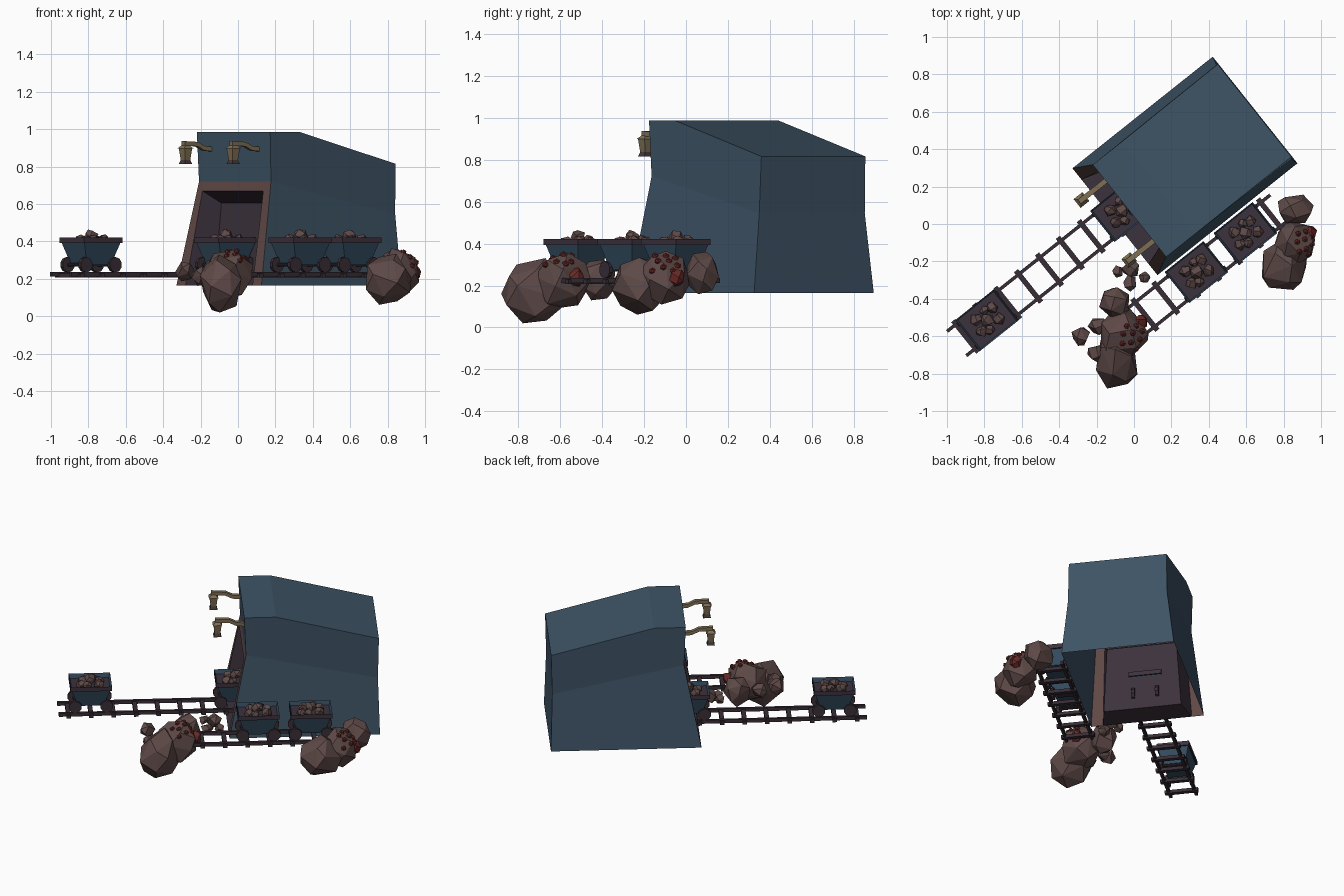
import bpy, bmesh, math, random
from mathutils import Vector, Matrix
from mathutils.bvhtree import BVHTree

if "Cube" in bpy.data.objects:
    bpy.data.objects.remove(bpy.data.objects["Cube"])

random.seed(4)
ROT = Matrix.Rotation(math.radians(38.5), 4, 'Z')   # the mine and tracks run diagonally


def material(name, r, g, b):
    m = bpy.data.materials.new(name)
    m.diffuse_color = (r, g, b, 1)
    m.use_nodes = True
    m.node_tree.nodes["Principled BSDF"].inputs["Base Color"].default_value = m.diffuse_color
    return m


SLATE = material("slate blue", .048, .086, .130)
CART = material("cart blue", .034, .074, .118)
FRAME = material("timber brown", .117, .066, .062)
DARK = material("tunnel purple", .046, .032, .046)
IRON = material("dark iron", .040, .027, .037)
STONE = material("stone brown", .112, .068, .064)
BRASS = material("aged brass", .210, .158, .090)
SHADE = material("lamp brown", .060, .040, .036)
RED = material("ore red", .135, .022, .019)


def finish(name, bm, mats, rotate=True):
    bmesh.ops.recalc_face_normals(bm, faces=bm.faces)
    if rotate:
        bm.transform(ROT)
    me = bpy.data.meshes.new(name)
    bm.to_mesh(me)
    bm.free()
    for m in mats:
        me.materials.append(m)
    ob = bpy.data.objects.new(name, me)
    bpy.context.collection.objects.link(ob)
    return ob


def box(bm, center, size):
    bmesh.ops.create_cube(bm, size=1, matrix=Matrix.Translation(center) @ Matrix.Diagonal((*size, 1)))


def frustum(bm, center, bottom, top, z0, z1):
    """Tapered four-sided block; returns its top face."""
    rings = []
    for (a, b), z in ((bottom, z0), (top, z1)):
        rings.append([bm.verts.new((center[0] + sx * a / 2, center[1] + sy * b / 2, z))
                      for sx, sy in ((-1, -1), (1, -1), (1, 1), (-1, 1))])
    lo, hi = rings
    bm.faces.new(lo[::-1])
    for i in range(4):
        j = (i + 1) % 4
        bm.faces.new((lo[i], lo[j], hi[j], hi[i]))
    return bm.faces.new(hi)


def lump(bm, center, radii, n=18):
    """Faceted boulder: hull of jittered points on an ellipsoid."""
    spin = random.uniform(0, 6)
    pts = []
    for i in range(n):
        z = 1 - 2 * (i + .5) / n
        a = spin + i * 2.4 + random.uniform(-.3, .3)
        r = math.sqrt(1 - z * z)
        d = Vector((r * math.cos(a), r * math.sin(a), z)) * random.uniform(.97, 1.1)
        pts.append(bm.verts.new([c + k * q for c, k, q in zip(center, radii, d)]))
    bmesh.ops.convex_hull(bm, input=pts)


# Mine building: open-bottomed shell, timber mouth frame and shallow tunnel recess
def mine():
    bm = bmesh.new()

    def pair(u, v0, v1, z):
        return bm.verts.new((u, v0, z)), bm.verts.new((u, v1, z))
    f_bot, f_mid, f_top = pair(-.072, -.292, .438, .165), pair(.036, -.238, .380, .72), pair(.025, -.245, .385, .985)
    crease, b_top = pair(.227, -.245, .385, .985), pair(.882, -.243, .390, .815)
    b_mid, b_bot = pair(.875, -.250, .392, .545), pair(.886, -.290, .438, .165)
    i_bot, i_top = pair(-.072, -.215, .360, .165), pair(.026, -.184, .338, .67)
    r_bot, r_top = pair(.100, -.175, .325, .165), pair(.125, -.150, .300, .605)

    def band(a, b, mat=0):
        bm.faces.new((a[0], a[1], b[1], b[0])).material_index = mat
    for a, b in ((f_mid, f_top), (f_top, crease), (crease, b_top), (b_top, b_mid), (b_mid, b_bot)):
        band(a, b)
    band(f_mid, i_top, 1)
    for a, b in ((i_top, r_top), (r_top, r_bot), (r_bot, i_bot)):
        band(a, b, 2)
    for s in (0, 1):
        bm.faces.new((f_bot[s], f_mid[s], b_mid[s], b_bot[s]))
        bm.faces.new((f_mid[s], f_top[s], crease[s], b_top[s], b_mid[s]))
        bm.faces.new((f_bot[s], f_mid[s], i_top[s], i_bot[s])).material_index = 1
        bm.faces.new((i_bot[s], i_top[s], r_top[s], r_bot[s])).material_index = 2
    finish("mine_building", bm, [SLATE, FRAME, DARK])


# Railway track: two rails and regular sleepers
def track(name, u0, u1, v, first):
    bm = bmesh.new()
    for s in (-1, 1):
        box(bm, ((u0 + u1) / 2, v + s * .083, .224), (u1 - u0, .018, .024))
    u = first
    while u < u1 - .02:
        box(bm, (u, v, .217), (.028, .215, .022))
        u += .143
    finish(name, bm, [IRON])


# Mine cart: tapered hollow tub, four wheels on axles, heap of ore
def cart(i, u, v):
    bm = bmesh.new()
    top = frustum(bm, (u, v), (.165, .135), (.265, .212), .275, .422)
    bmesh.ops.inset_region(bm, faces=[top], thickness=.028)
    for q in top.verts:
        q.co.z -= .03
    top.material_index = 1
    for e in top.edges:
        for f in e.link_faces:
            f.material_index = 1 if f.calc_center_median().z < .42 else 0
    finish(f"cart_tub_{i}", bm, [CART, DARK])

    bm = bmesh.new()
    side = Matrix.Rotation(math.pi / 2, 4, 'X')
    for du in (-.1, .1):
        box(bm, (u + du * .8, v, .275), (.05, .10, .014))
        for r, d, offs in ((.041, .022, (-.077, .077)), (.009, .15, (0,))):
            for dv in offs:
                bmesh.ops.create_cone(bm, cap_ends=True, segments=10, radius1=r, radius2=r, depth=d,
                                      matrix=Matrix.Translation((u + du, v + dv, .275)) @ side)
    finish(f"cart_wheels_{i}", bm, [IRON])

    bm = bmesh.new()
    for du, dv, z, r in ((-.06, -.03, .405, .032), (.055, -.035, .41, .034), (-.045, .04, .41, .034),
                         (.06, .035, .405, .032), (0, 0, .432, .038), (.02, .05, .42, .026), (-.02, -.05, .41, .028)):
        lump(bm, (u + du, v + dv, z), (r, r, r * .9), 11)
    finish(f"cart_ore_{i}", bm, [STONE])


# Lantern on a bent bracket
def lantern(i, v):
    bm = bmesh.new()
    path = [(.035, .893), (-.02, .898), (-.065, .920), (-.155, .924)]
    rings = [[bm.verts.new((u, v + a * .014, z + b * .012)) for a, b in ((-1, -1), (1, -1), (1, 1), (-1, 1))]
             for u, z in path]
    for p, q in zip(rings, rings[1:]):
        for k in range(4):
            bm.faces.new((p[k], p[k - 1], q[k - 1], q[k]))
    bm.faces.new(rings[0])
    bm.faces.new(rings[-1])
    finish(f"lantern_bracket_{i}", bm, [BRASS])
    bm = bmesh.new()
    frustum(bm, (-.14, v), (.036, .036), (.052, .052), .835, .902)
    frustum(bm, (-.14, v), (.060, .060), (.026, .026), .898, .915)
    finish(f"lantern_body_{i}", bm, [BRASS])
    bm = bmesh.new()
    frustum(bm, (-.14, v), (.050, .050), (.036, .036), .815, .837)
    finish(f"lantern_base_{i}", bm, [SHADE])


# Boulders with red ore studs on one side
def boulders(name, rocks, aim, direction, spots, red):
    bm = bmesh.new()
    for c, r in rocks:
        lump(bm, c, r, 18 if max(r) > .08 else 11)
    bmesh.ops.recalc_face_normals(bm, faces=bm.faces)
    tree = BVHTree.FromBMesh(bm)
    finish(name, bm, [STONE], False)
    d = Vector(direction).normalized()
    basis = d.to_track_quat('Z', 'Y')
    bm = bmesh.new()
    for a, b in spots:
        hit = tree.ray_cast(Vector(aim) + basis @ Vector((a, b, 0)) + d, -d)[0]
        if hit:
            bmesh.ops.create_icosphere(bm, subdivisions=1, radius=.017, matrix=Matrix.Translation(hit))
    lump(bm, red, (.04, .04, .045), 14)
    finish(name + "_red_ore", bm, [RED], False)


mine()
track("main_track", -1.14, .10, .09, -1.078)
track("side_track", -.45, .667, -.415, -.399)
for i, (u, v) in enumerate(((-.935, .087), (-.008, .095), (.101, -.409), (.437, -.409))):
    cart(i + 1, u, v)
for i, v in enumerate((.275, -.135)):
    lantern(i + 1, v)

studs = [(-.05, .03), (0, .045), (.045, .04), (-.03, -.01), (.02, 0), (.06, -.01), (-.055, -.05), (0, -.05), (.045, -.05)]
boulders("left_boulders", [
    ((-.09, -.725, .17), (.115, .158, .155)), ((-.055, -.59, .22), (.135, .135, .135)),
    ((-.10, -.42, .23), (.085, .09, .10)), ((-.285, -.60, .24), (.05, .055, .055)),
    ((-.20, -.69, .22), (.05, .05, .05)), ((-.195, -.545, .21), (.05, .05, .05)),
    ((-.015, -.24, .24), (.048, .048, .048)), ((-.085, -.255, .23), (.034, .034, .034)),
    ((.055, -.285, .225), (.035, .03, .03)), ((-.02, -.315, .21), (.04, .045, .035))],
    (-.02, -.60, .30), (.15, -.05, 1), studs, (.035, -.525, .24))
boulders("right_boulders", [
    ((.80, -.22, .20), (.13, .14, .135)), ((.86, -.10, .235), (.11, .12, .125)),
    ((.86, .08, .26), (.098, .082, .105))],
    (.90, -.10, .30), (.7, -.1, 1), studs, (.94, -.045, .235))
